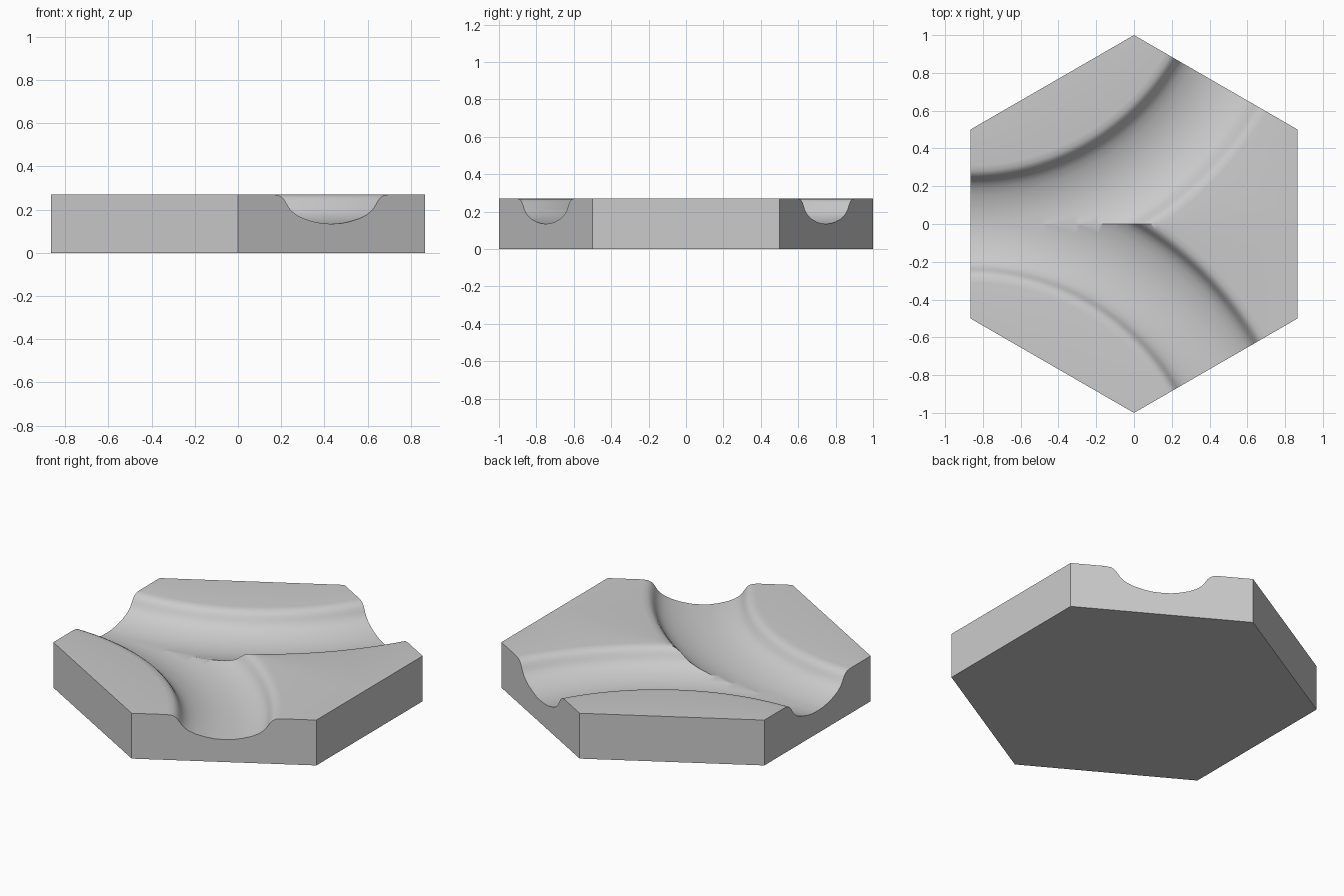
import bpy, bmesh
from math import sin, cos, radians, sqrt

cube = bpy.data.objects.get("Cube")
if cube:
    bpy.data.objects.remove(cube, do_unlink=True)

HALF = sqrt(3) / 2      # centre to flat side of the hexagon
BEND = 1.5              # radius of each curved channel
TOP = 0.27
STEPS = 48

# Half cross-section of the channel: (distance from centre line, height)
bank = [(0.05, 0.136), (0.10, 0.145), (0.15, 0.159), (0.19, 0.177),
        (0.215, 0.195), (0.23, 0.212), (0.24, 0.228), (0.25, 0.243),
        (0.262, 0.256), (0.28, 0.266), (0.31, TOP)]
section = [(BEND - d, z) for d, z in reversed(bank)]
section += [(BEND, 0.134)] + [(BEND + d, z) for d, z in bank] + [(2.5, TOP)]

stone = bpy.data.materials.new("light grey")
stone.use_nodes = True
grey = (0.6, 0.6, 0.6, 1)
stone.diffuse_color = grey
stone.node_tree.nodes["Principled BSDF"].inputs["Base Color"].default_value = grey

bm = bmesh.new()

# Sweep the section between two sides of the hexagon for the back half
rows = []
for i in range(STEPS + 1):
    a = radians(-90 + 60 * i / STEPS)
    rim = HALF / cos(a + radians(60))
    rows.append([bm.verts.new((-HALF + r * cos(a), BEND + r * sin(a), z))
                 for r, z in [(rim, TOP)] + section])
for a, b in zip(rows, rows[1:]):
    for j in range(len(a) - 1):
        bm.faces.new((a[j], a[j + 1], b[j + 1], b[j]))


def trim(point, normal):
    bmesh.ops.bisect_plane(bm, geom=bm.verts[:] + bm.edges[:] + bm.faces[:],
                           dist=1e-5, plane_co=point, plane_no=normal,
                           clear_outer=True)


# Trim to the middle line and the right side, then mirror to the front half
trim((0, 0, 0), (0, -1, 0))
trim((HALF, 0, 0), (1, 0, 0))
for v in bm.verts:
    if abs(v.co.y) < 1e-4:
        v.co.y = 0
bmesh.ops.mirror(bm, geom=bm.verts[:] + bm.edges[:] + bm.faces[:],
                 axis='Y', merge_dist=1e-4)
bmesh.ops.remove_doubles(bm, verts=bm.verts[:], dist=1e-4)

# Side walls and base
border = [e for e in bm.edges if e.is_boundary]
walls = bmesh.ops.extrude_edge_only(bm, edges=border)["geom"]
for v in walls:
    if isinstance(v, bmesh.types.BMVert):
        v.co.z = 0
base = [e for e in walls if isinstance(e, bmesh.types.BMEdge) and e.is_boundary]
bmesh.ops.edgeloop_fill(bm, edges=base)
bmesh.ops.recalc_face_normals(bm, faces=bm.faces[:])

mesh = bpy.data.meshes.new("forked_channel_tile")
bm.to_mesh(mesh)
bm.free()
mesh.materials.append(stone)
tile = bpy.data.objects.new("forked_channel_tile", mesh)
bpy.context.collection.objects.link(tile)
bpy.context.view_layer.objects.active = tile
tile.select_set(True)
bpy.ops.object.shade_smooth_by_angle(angle=radians(30))
